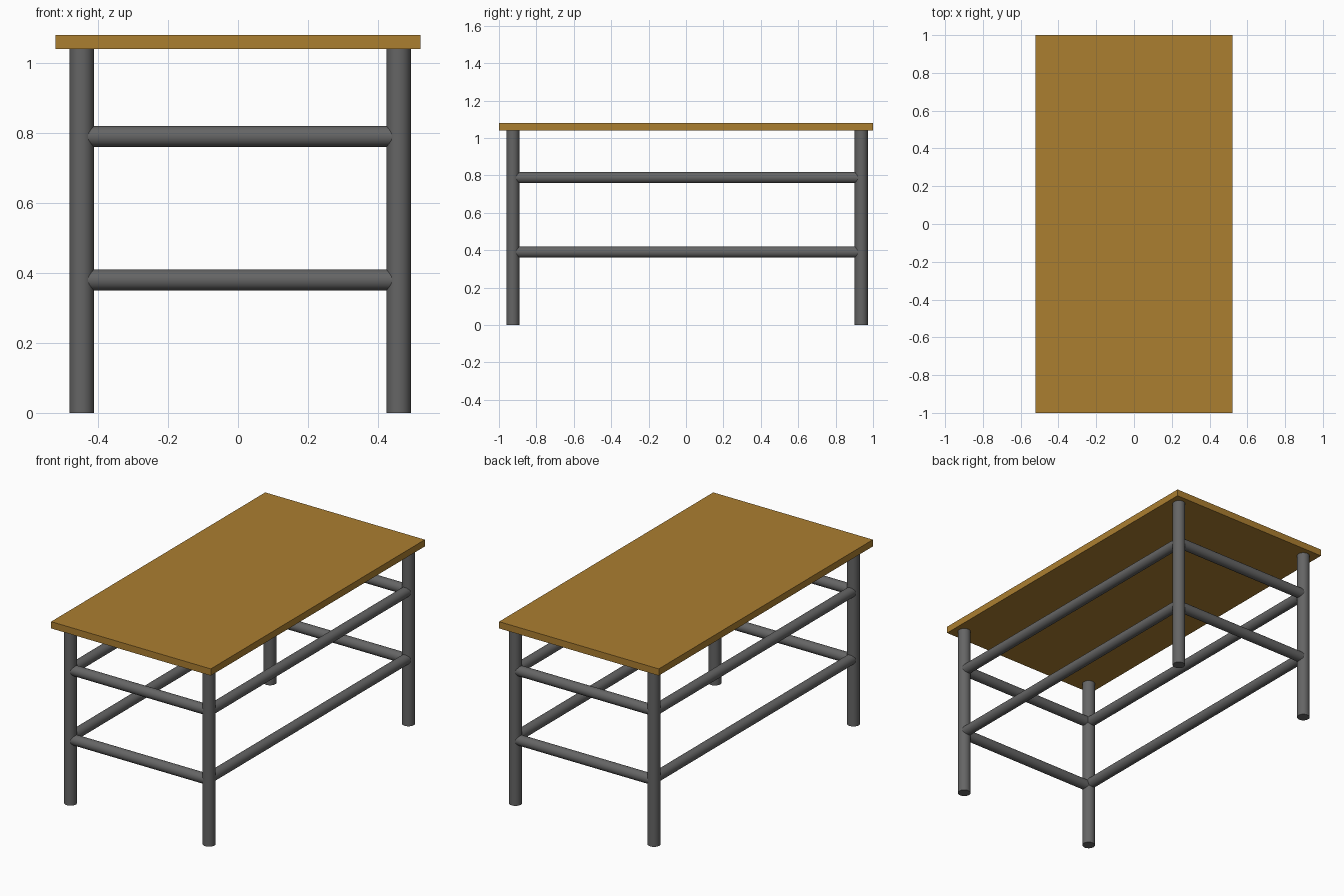
import bpy
import math
from mathutils import Vector

if "Cube" in bpy.data.objects:
    bpy.data.objects.remove(bpy.data.objects["Cube"])

TOP_Z, TOP_THICK = 1.08, 0.04
LEG_R, RAIL_R = 0.035, 0.03
XS = {"left": -0.447, "right": 0.459}
YS = {"front": -0.926, "back": 0.937}


def material(name, color):
    mat = bpy.data.materials.new(name)
    mat.diffuse_color = color
    mat.use_nodes = True
    mat.node_tree.nodes["Principled BSDF"].inputs["Base Color"].default_value = mat.diffuse_color
    return mat


wood = material("wood", (0.41, 0.21, 0.03, 1))
steel = material("dark_steel", (0.13, 0.13, 0.13, 1))


def tube(name, start, end, radius):
    a, b = Vector(start), Vector(end)
    bpy.ops.mesh.primitive_cylinder_add(vertices=32, radius=radius,
                                        depth=(b - a).length, location=(a + b) / 2)
    ob = bpy.context.object
    ob.name = name
    ob.rotation_euler = (b - a).to_track_quat('Z', 'Y').to_euler()
    ob.data.materials.append(steel)
    bpy.ops.object.shade_smooth_by_angle(angle=math.radians(30))
    return ob


# Table top
bpy.ops.mesh.primitive_cube_add(size=1, location=(0, 0, TOP_Z - TOP_THICK / 2))
top = bpy.context.object
top.name = "table_top"
top.scale = (1.044, 2.0, TOP_THICK)
bpy.ops.object.transform_apply(location=False, rotation=False, scale=True)
top.data.materials.append(wood)

# Legs
for yn, y in YS.items():
    for xn, x in XS.items():
        tube(f"{yn}_{xn}_leg", (x, y, 0), (x, y, TOP_Z - TOP_THICK), LEG_R)

# Short rails on front and back, long rails on both sides
for level, z_short, z_long in (("lower", 0.38, 0.39), ("upper", 0.79, 0.788)):
    for yn, y in YS.items():
        tube(f"{level}_{yn}_rail", (XS["left"], y, z_short), (XS["right"], y, z_short), RAIL_R)
    for xn, x in XS.items():
        tube(f"{level}_{xn}_rail", (x, YS["front"], z_long), (x, YS["back"], z_long), RAIL_R)
